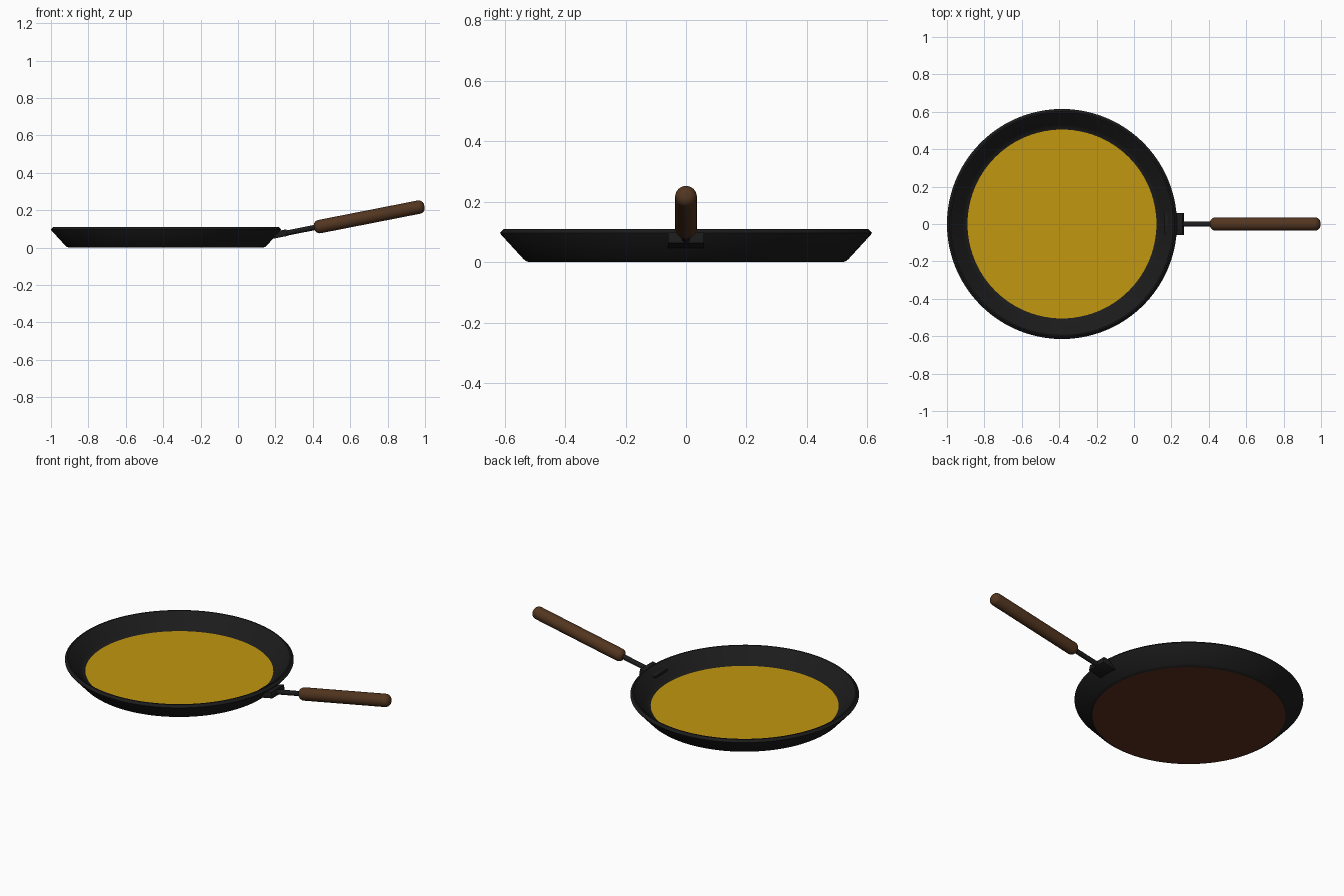
import bpy, bmesh, math
from mathutils import Matrix, Vector

if "Cube" in bpy.data.objects:
    bpy.data.objects.remove(bpy.data.objects["Cube"])

PAN_X = -0.385
TILT = math.radians(11.1)


def material(name, rgb):
    m = bpy.data.materials.new(name)
    m.diffuse_color = (*rgb, 1)
    m.use_nodes = True
    m.node_tree.nodes["Principled BSDF"].inputs["Base Color"].default_value = m.diffuse_color
    return m


IRON = material("black_iron", (0.011, 0.011, 0.011))
BRASS = material("yellow_lining", (0.54, 0.31, 0.005))
COPPER = material("brown_base", (0.105, 0.028, 0.012))
WOOD = material("wood", (0.085, 0.036, 0.014))


def finish(name, bm, mat, matrix=Matrix()):
    bmesh.ops.recalc_face_normals(bm, faces=bm.faces)
    me = bpy.data.meshes.new(name)
    bm.to_mesh(me)
    bm.free()
    me.materials.append(mat)
    ob = bpy.data.objects.new(name, me)
    bpy.context.collection.objects.link(ob)
    ob.matrix_world = matrix
    bpy.context.view_layer.objects.active = ob
    bpy.ops.object.select_all(action='DESELECT')
    ob.select_set(True)
    bpy.ops.object.shade_smooth_by_angle(angle=math.radians(35))
    return ob


def lathe(name, profile, mat, matrix, steps=96, closed=False):
    """Spin (radius, z) points around local z."""
    bm = bmesh.new()
    vs = [bm.verts.new((r, 0, z)) for r, z in profile]
    pairs = list(zip(vs, vs[1:])) + ([(vs[-1], vs[0])] if closed else [])
    edges = [bm.edges.new(p) for p in pairs]
    bmesh.ops.spin(bm, geom=vs + edges, axis=(0, 0, 1), cent=(0, 0, 0),
                   angle=math.tau, steps=steps, use_duplicate=False)
    bmesh.ops.remove_doubles(bm, verts=bm.verts, dist=1e-5)
    return finish(name, bm, mat, matrix)


def box(name, size, mat, matrix, bevel):
    bm = bmesh.new()
    bmesh.ops.create_cube(bm, size=1, matrix=Matrix.Diagonal((*size, 1)))
    bmesh.ops.bevel(bm, geom=bm.edges[:], offset=bevel, segments=2,
                    affect='EDGES', profile=0.5)
    return finish(name, bm, mat, matrix)


# Pan: flared wall with rounded rim, plus lining and base discs
pan = Matrix.Translation((PAN_X, 0, 0))
lathe("pan_wall", [(0.505, 0.03), (0.518, 0.034), (0.53, 0.043), (0.588, 0.105),
                   (0.595, 0.11), (0.602, 0.11), (0.615, 0.097), (0.613, 0.092),
                   (0.537, 0.009), (0.529, 0.003), (0.519, 0.0)], IRON, pan)
lathe("cooking_surface", [(0, 0.03), (0.505, 0.03)], BRASS, pan)
base = lathe("base_disc", [(0, 0.0), (0.519, 0.0)], COPPER, pan)
base.data.flip_normals()

# Handle axis: local x runs outward along the tilted handle
axis = Matrix.Translation((0.44, 0, 0.113)) @ Matrix.Rotation(-TILT, 4, 'Y')
along = axis @ Matrix.Rotation(math.pi / 2, 4, 'Y')

# Bracket joining the handle to the wall
box("handle_bracket", (0.10, 0.12, 0.036), IRON,
    axis @ Matrix.Translation((-0.23, 0, 0.002)), 0.002)

# Metal shank
lathe("handle_shank", [(0, -0.24), (0.014, -0.24), (0.014, 0.02), (0, 0.02)],
      IRON, along, 24)

# Wooden grip with rounded ends
R, F, A, B = 0.036, 0.03, -0.034, 0.567
arc = [(R - F + F * math.cos(t), F * math.sin(t))
       for t in [math.pi / 2 * i / 6 for i in range(7)]]
grip = [(0, A)] + [(r, A + F - z) for r, z in reversed(arc)]
grip += [(r, B - F + z) for r, z in arc] + [(0, B)]
lathe("handle_grip", grip, WOOD, along, 32)
